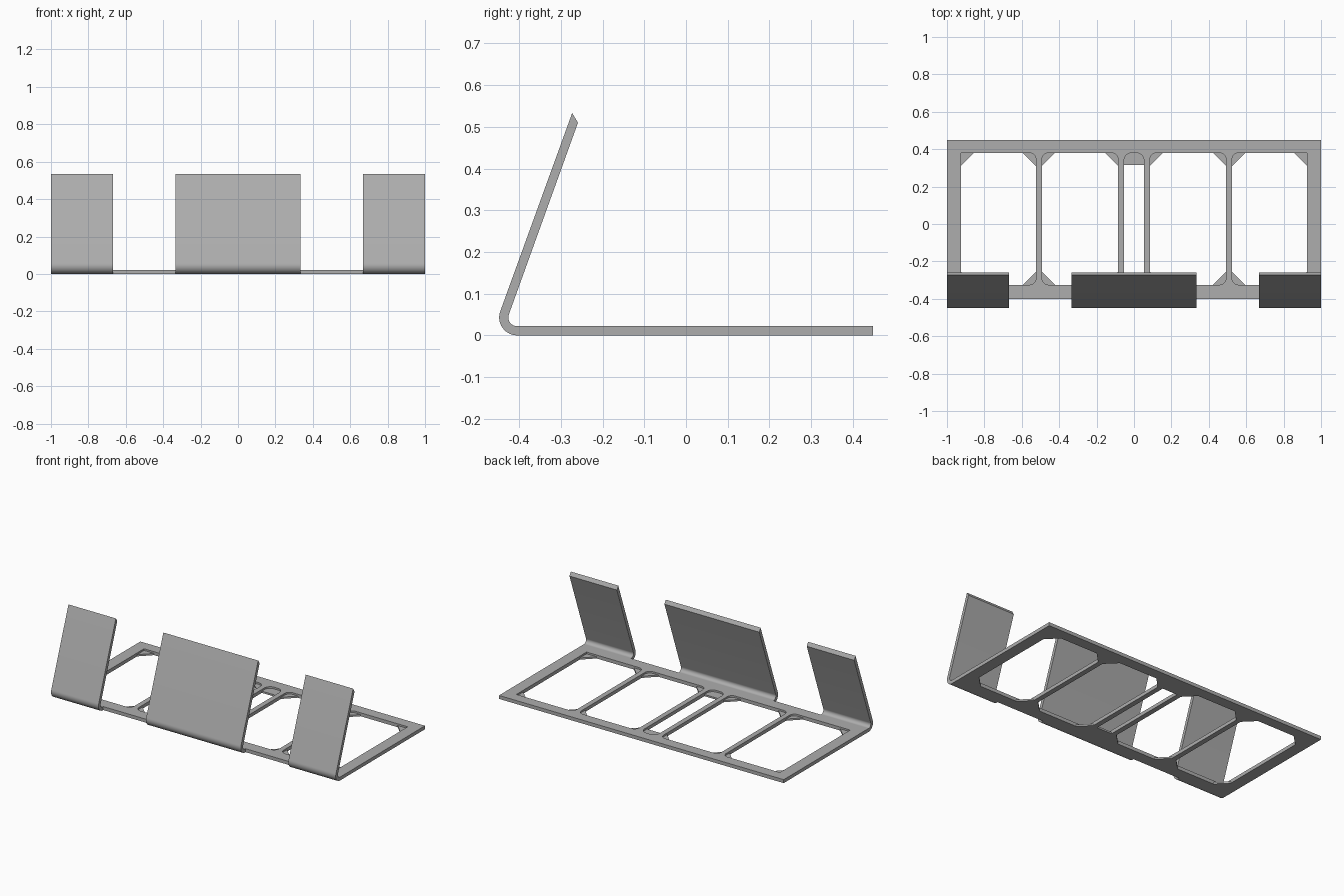
import bpy, bmesh, math

if "Cube" in bpy.data.objects:
    bpy.data.objects.remove(bpy.data.objects["Cube"])

T = 0.022            # sheet thickness
STEP = 0.011         # height of the ledge left by the corner gussets
FRONT, BACK = -0.40, 0.448
Y0, Y1 = -0.325, 0.38   # window limits in y

metal = bpy.data.materials.new("grey metal")
metal.diffuse_color = (0.42, 0.42, 0.42, 1)
metal.use_nodes = True
metal.node_tree.nodes["Principled BSDF"].inputs["Base Color"].default_value = metal.diffuse_color


def prism(name, pts, z0, z1):
    """Extrude a flat outline (counter-clockwise) from z0 to z1."""
    bm = bmesh.new()
    face = bm.faces.new([bm.verts.new((x, y, z0)) for x, y in pts])
    ext = bmesh.ops.extrude_face_region(bm, geom=[face])
    top = [g for g in ext["geom"] if isinstance(g, bmesh.types.BMVert)]
    bmesh.ops.translate(bm, verts=top, vec=(0, 0, z1 - z0))
    bmesh.ops.recalc_face_normals(bm, faces=bm.faces)
    return finish(name, bm)


def finish(name, bm):
    me = bpy.data.meshes.new(name)
    bm.to_mesh(me)
    bm.free()
    me.materials.append(metal)
    ob = bpy.data.objects.new(name, me)
    bpy.context.collection.objects.link(ob)
    return ob


def rect(x0, x1, y0, y1, radii=(0, 0, 0, 0), chamfer=False):
    """Rectangle outline with rounded or chamfered corners, from lower left."""
    pts = []
    corners = [(x0, y0, 1, 1), (x1, y0, -1, 1), (x1, y1, -1, -1), (x0, y1, 1, -1)]
    for i, ((x, y, sx, sy), r) in enumerate(zip(corners, radii)):
        if r == 0:
            pts.append((x, y))
            continue
        n = 1 if chamfer else 8
        for k in range(n + 1):
            a = math.pi * (1 + i / 2) + math.pi / 2 * k / n
            pts.append((x + sx * r + r * math.cos(a), y + sy * r + r * math.sin(a)))
    return pts


def cut(target, cutter):
    mod = target.modifiers.new(cutter.name, 'BOOLEAN')
    mod.operation, mod.solver, mod.object = 'DIFFERENCE', 'EXACT', cutter
    cutter.hide_render = True
    cutter.hide_viewport = True


# base frame with window openings between the struts
frame = prism("base_frame", rect(-1, 1, FRONT, BACK), 0, T)
R, C = 0.035, 0.07
windows = [(-0.926, -0.524, (0, R, R, 0)), (-0.492, -0.085, (R,) * 4),
           (0.085, 0.492, (R,) * 4), (0.524, 0.926, (R, 0, 0, R))]
for i, (x0, x1, radii) in enumerate(windows):
    cut(frame, prism(f"window_cutter_{i}", rect(x0, x1, Y0, Y1, (C,) * 4, True), -0.1, 0.1))
    cut(frame, prism(f"ledge_cutter_{i}", rect(x0, x1, Y0, Y1, radii), STEP, 0.1))

# narrow centre slot, with a lower bridge at each end
cut(frame, prism("slot_cutter", rect(-0.053, 0.053, Y0 + 0.065, Y1 - 0.065), -0.1, 0.1))
cut(frame, prism("slot_ledge_cutter", rect(-0.053, 0.053, Y0, Y1, (0.04,) * 4), STEP, 0.1))

# bent flaps: rounded bend at the front edge, then a straight leaning panel
CY, CZ, RO, N = -0.405, 0.043, 0.043, 14
outer, inner = [(FRONT, 0)], [(FRONT, T)]
for k in range(N + 1):
    a = math.radians(-90 - 110 * k / N)
    for line, r in ((outer, RO), (inner, RO - T)):
        line.append((CY + r * math.cos(a), CZ + r * math.sin(a)))
outer.append((-0.273, 0.533))
inner.append((-0.259, 0.510))


def flap(name, x0, x1):
    bm = bmesh.new()
    rows = [[[bm.verts.new((x, y, z)) for y, z in line] for line in (outer, inner)]
            for x in (x0, x1)]
    (lo, li), (ro, ri) = rows
    for i in range(len(outer) - 1):
        for a, b in ((lo, ro), (ri, li), (li, lo), (ro, ri)):
            bm.faces.new((a[i], a[i + 1], b[i + 1], b[i]))
    bm.faces.new((lo[-1], li[-1], ri[-1], ro[-1]))
    bmesh.ops.recalc_face_normals(bm, faces=bm.faces)
    ob = finish(name, bm)
    bpy.ops.object.select_all(action='DESELECT')
    ob.select_set(True)
    bpy.context.view_layer.objects.active = ob
    bpy.ops.object.shade_smooth_by_angle(angle=math.radians(30))


flap("left_flap", -1, -0.667)
flap("centre_flap", -0.333, 0.333)
flap("right_flap", 0.667, 1)
